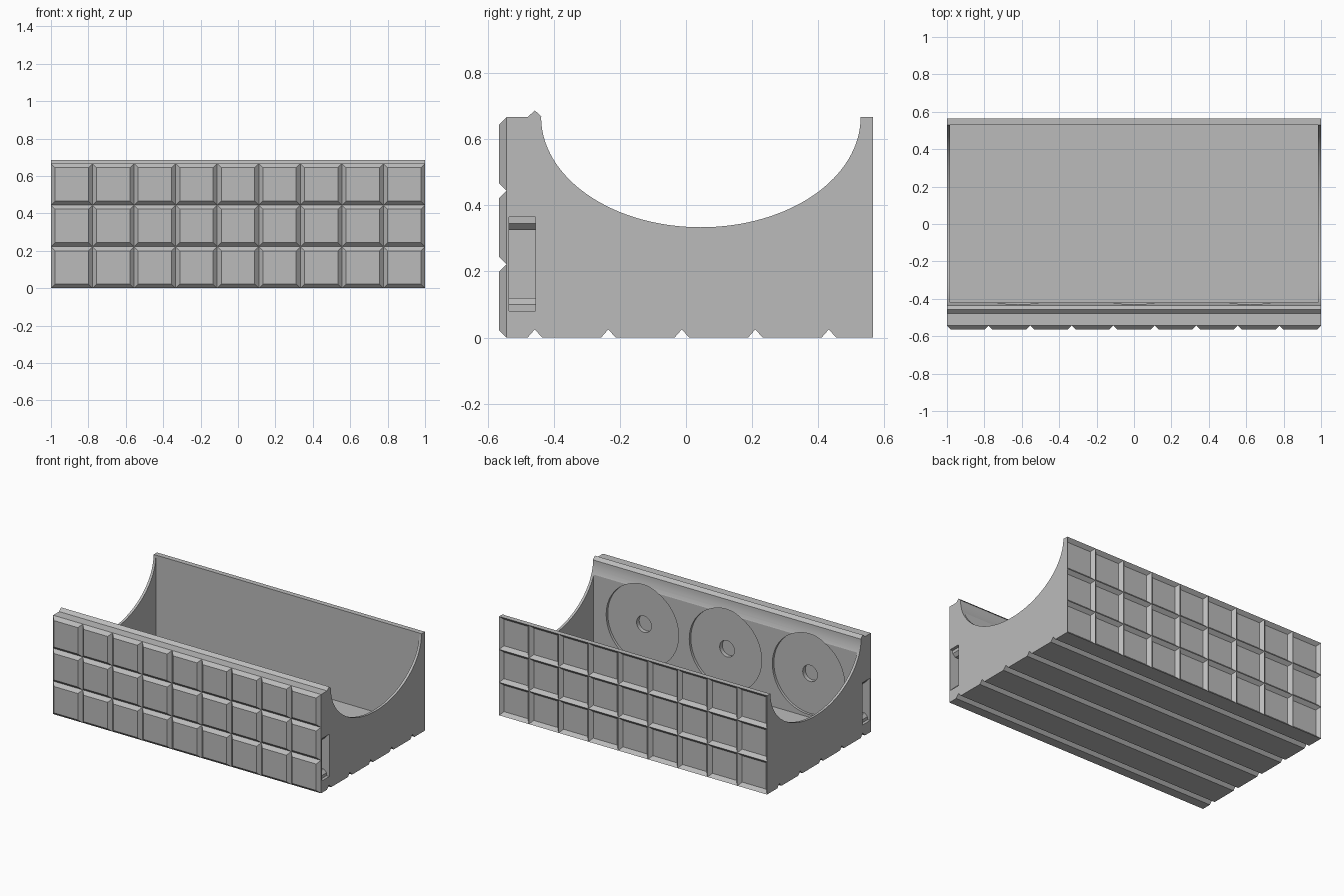
import bpy, bmesh, math
from mathutils import Matrix

old = bpy.data.objects.get("Cube")
if old:
    bpy.data.objects.remove(old, do_unlink=True)

grey = bpy.data.materials.new("plain grey")
grey.use_nodes = True
COLOUR = (0.5, 0.5, 0.5, 1)
grey.diffuse_color = COLOUR
grey.node_tree.nodes["Principled BSDF"].inputs["Base Color"].default_value = COLOUR

H, CELL, V = 2 / 3, 2 / 9, 0.022
FRONT, BACK = -0.565, 0.565
RIDGE_Y = -0.457


def make_object(name, bm):
    bmesh.ops.recalc_face_normals(bm, faces=bm.faces)
    mesh = bpy.data.meshes.new(name)
    bm.to_mesh(mesh)
    bm.free()
    mesh.materials.append(grey)
    obj = bpy.data.objects.new(name, mesh)
    bpy.context.collection.objects.link(obj)
    return obj


def extrude(name, points, axis, a, b):
    """Extrude a profile: (y, z) along x, or (x, z) along y."""
    bm = bmesh.new()
    rings = [[bm.verts.new((t, u, w) if axis == "x" else (u, t, w)) for u, w in points]
             for t in (a, b)]
    bm.faces.new(rings[0])
    bm.faces.new(rings[1])
    n = len(points)
    for i in range(n):
        j = (i + 1) % n
        bm.faces.new((rings[0][i], rings[0][j], rings[1][j], rings[1][i]))
    return make_object(name, bm)


def disc(radius, cx, cz, steps=64):
    return [(cx + radius * math.cos(i * math.tau / steps),
             cz + radius * math.sin(i * math.tau / steps)) for i in range(steps)]


def cut(body, cutter):
    cutter.hide_render = True
    mod = body.modifiers.new("cut", "BOOLEAN")
    mod.operation, mod.solver, mod.object = "DIFFERENCE", "EXACT", cutter
    bpy.context.view_layer.objects.active = body
    bpy.ops.object.modifier_apply(modifier=mod.name)
    bpy.data.objects.remove(cutter, do_unlink=True)


def relief(name, outer_y, inner_y, base_y):
    """Grid of chamfered cells, raised or sunk, closed by a flat base."""
    bm = bmesh.new()
    for col in range(9):
        for row in range(3):
            x0, z0 = -1 + col * CELL, row * CELL
            loops = []
            for inset, y in ((0, outer_y), (V, inner_y)):
                lo, hi = inset, CELL - inset
                loops.append([bm.verts.new((x0 + u, y, z0 + w))
                              for u, w in ((lo, lo), (hi, lo), (hi, hi), (lo, hi))])
            bm.faces.new(loops[1])
            for i in range(4):
                j = (i + 1) % 4
                bm.faces.new((loops[0][i], loops[0][j], loops[1][j], loops[1][i]))
    bmesh.ops.remove_doubles(bm, verts=bm.verts, dist=1e-4)
    rim = [e for e in bm.edges if e.is_boundary]
    new = bmesh.ops.extrude_edge_only(bm, edges=rim)["geom"]
    for v in (g for g in new if isinstance(g, bmesh.types.BMVert)):
        v.co.y = base_y
    bmesh.ops.holes_fill(bm, edges=[e for e in bm.edges if e.is_boundary])
    return make_object(name, bm)


# Body section: grooved underside, trough arc, top locating ridge
section = [(FRONT + V, 0)]
for k in range(5):
    y = RIDGE_Y + k * CELL
    section += [(y - V, 0), (y, V + 0.003), (y + V, 0)]
section += [(0.54, 0), (0.54, H)]
ARC = 64
for i in range(ARC + 1):
    a = math.pi * i / ARC
    section.append((0.045 + 0.483 * math.cos(a), H - 0.333 * math.sin(a)))
section += [(RIDGE_Y + V, H), (RIDGE_Y, H + 0.02), (RIDGE_Y - V, H), (FRONT + V, H)]
body = extrude("trough_body", section, "x", -1, 1)

# Inner cavity between thin end walls
cut(body, extrude("cavity_cutter",
                  [(-0.42, 0.045), (0.53, 0.045), (0.53, 1), (-0.42, 1)], "x", -0.983, 0.983))

# Round recesses with small centre holes in the inner front wall
for x in (-0.62, 0, 0.62):
    cut(body, extrude("recess_cutter", disc(0.27, x, H / 2), "y", -0.437, -0.3))
    cut(body, extrude("hole_cutter", disc(0.055, x, H / 2, 32), "y", -0.465, -0.3))

# Stepped clip slots in both ends
slot = [(1.05, 0.08), (0.98, 0.08), (0.98, 0.10), (0.96, 0.12), (0.92, 0.12),
        (0.92, 0.325), (0.96, 0.325), (0.98, 0.345), (0.98, 0.365), (1.05, 0.365)]
for side in (-1, 1):
    cut(body, extrude("slot_cutter", [(side * x, z) for x, z in slot], "y", -0.535, -0.455))

bpy.ops.object.select_all(action="DESELECT")
body.select_set(True)
bpy.context.view_layer.objects.active = body
bpy.ops.object.shade_smooth_by_angle(angle=math.radians(20))

# Raised blocks on the front, matching sunk cells on the back
relief("front_blocks", FRONT + V, FRONT, FRONT + V + 0.004)
relief("back_cells", BACK, BACK - V, 0.538)
